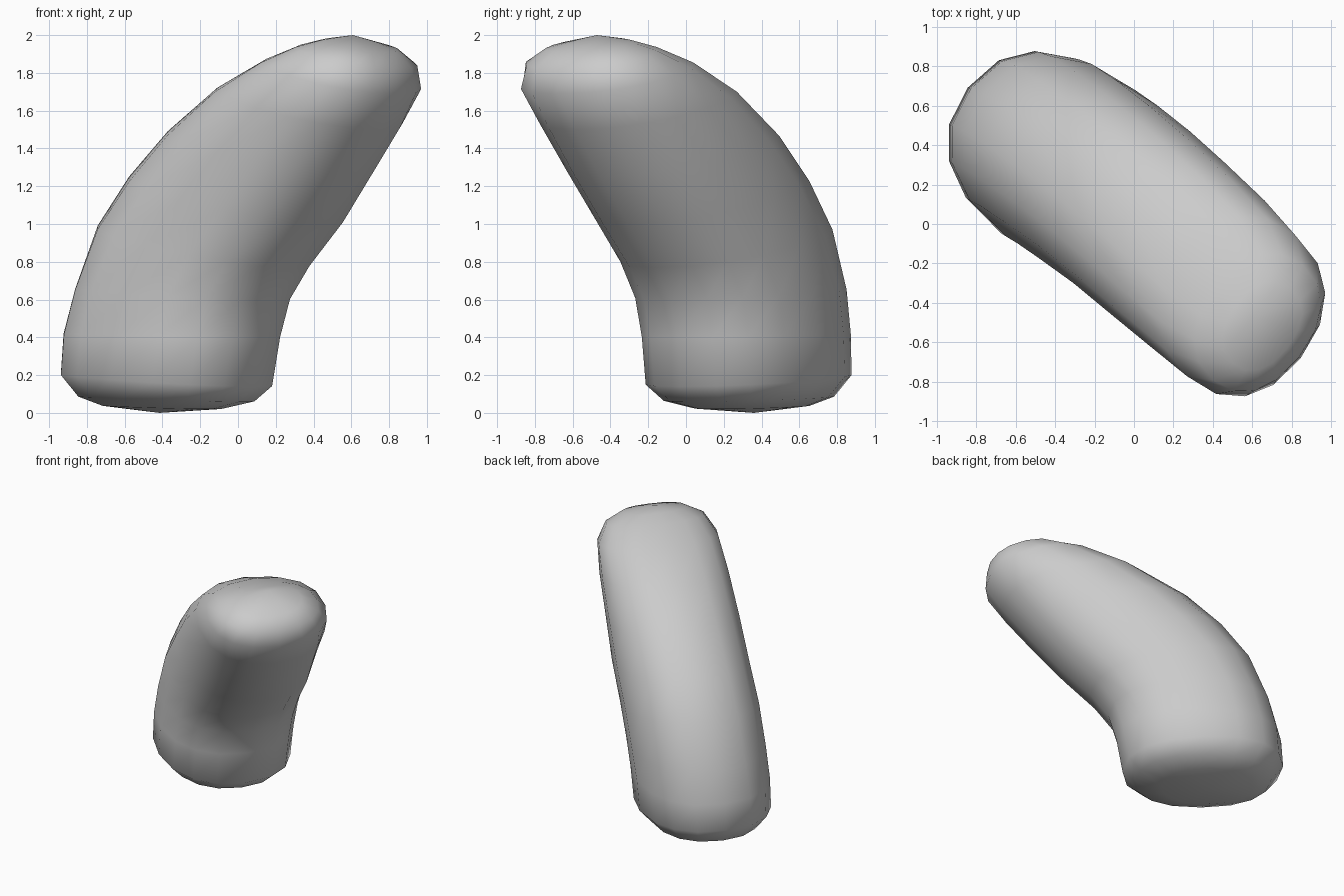
import bpy, bmesh, math
from mathutils import Vector

if "Cube" in bpy.data.objects:
    bpy.data.objects.remove(bpy.data.objects["Cube"])

# Bean bends in one upright plane: U runs along it, V across it
U, V, UP = Vector((0.79, -0.613, 0)), Vector((0.613, 0.79, 0)), Vector((0, 0, 1))
SIDES = 16

# Rings from foot to tip: outer (u, v, z), inner (u, v, z), half width
RINGS = [
    (-0.87, 0.03, 0.04, -0.20, 0.03, 0.02, 0.26),
    (-1.00, 0.03, 0.09, -0.01, 0.03, 0.06, 0.39),
    (-1.09, 0.03, 0.21, 0.085, 0.03, 0.14, 0.48),
    (-1.075, 0.035, 0.42, 0.13, 0.04, 0.40, 0.485),
    (-1.01, 0.055, 0.66, 0.19, 0.045, 0.60, 0.49),
    (-0.87, 0.07, 1.00, 0.32, 0.045, 0.77, 0.49),
    (-0.67, 0.08, 1.26, 0.55, 0.04, 1.00, 0.485),
    (-0.41, 0.08, 1.50, 0.76, 0.015, 1.25, 0.48),
    (-0.06, 0.06, 1.73, 0.96, 0.0, 1.50, 0.47),
    (0.29, 0.03, 1.88, 1.085, -0.02, 1.69, 0.45),
    (0.53, 0.0, 1.955, 1.075, -0.02, 1.82, 0.37),
    (0.66, 0.0, 1.985, 1.00, -0.02, 1.91, 0.24),
]


def point(u, v, z):
    return U * u + V * v + UP * z


def rounded(t):
    return math.copysign(abs(t) ** 0.88, t)


bm = bmesh.new()
loops = []
for ring in RINGS:
    outer, inner, half = point(*ring[:3]), point(*ring[3:6]), ring[6]
    loop = []
    for i in range(SIDES):
        a = math.tau * i / SIDES
        c, s = rounded(math.cos(a)), rounded(math.sin(a))
        loop.append(bm.verts.new((outer + inner) / 2 + (inner - outer) / 2 * c + V * half * s))
    loops.append(loop)

# Skin between rings
for a, b in zip(loops, loops[1:]):
    for i in range(SIDES):
        j = (i + 1) % SIDES
        bm.faces.new((a[i], a[j], b[j], b[i]))

# Rounded ends
for loop, tip in ((loops[0], point(-0.55, 0.03, 0)), (loops[-1], point(0.77, 0, 2.0))):
    centre = bm.verts.new(tip)
    for i in range(SIDES):
        bm.faces.new((loop[i], loop[(i + 1) % SIDES], centre))

bmesh.ops.recalc_face_normals(bm, faces=bm.faces)
for f in bm.faces:
    f.smooth = True
mesh = bpy.data.meshes.new("bean")
bm.to_mesh(mesh)
bm.free()
bean = bpy.data.objects.new("bean", mesh)
bpy.context.collection.objects.link(bean)
